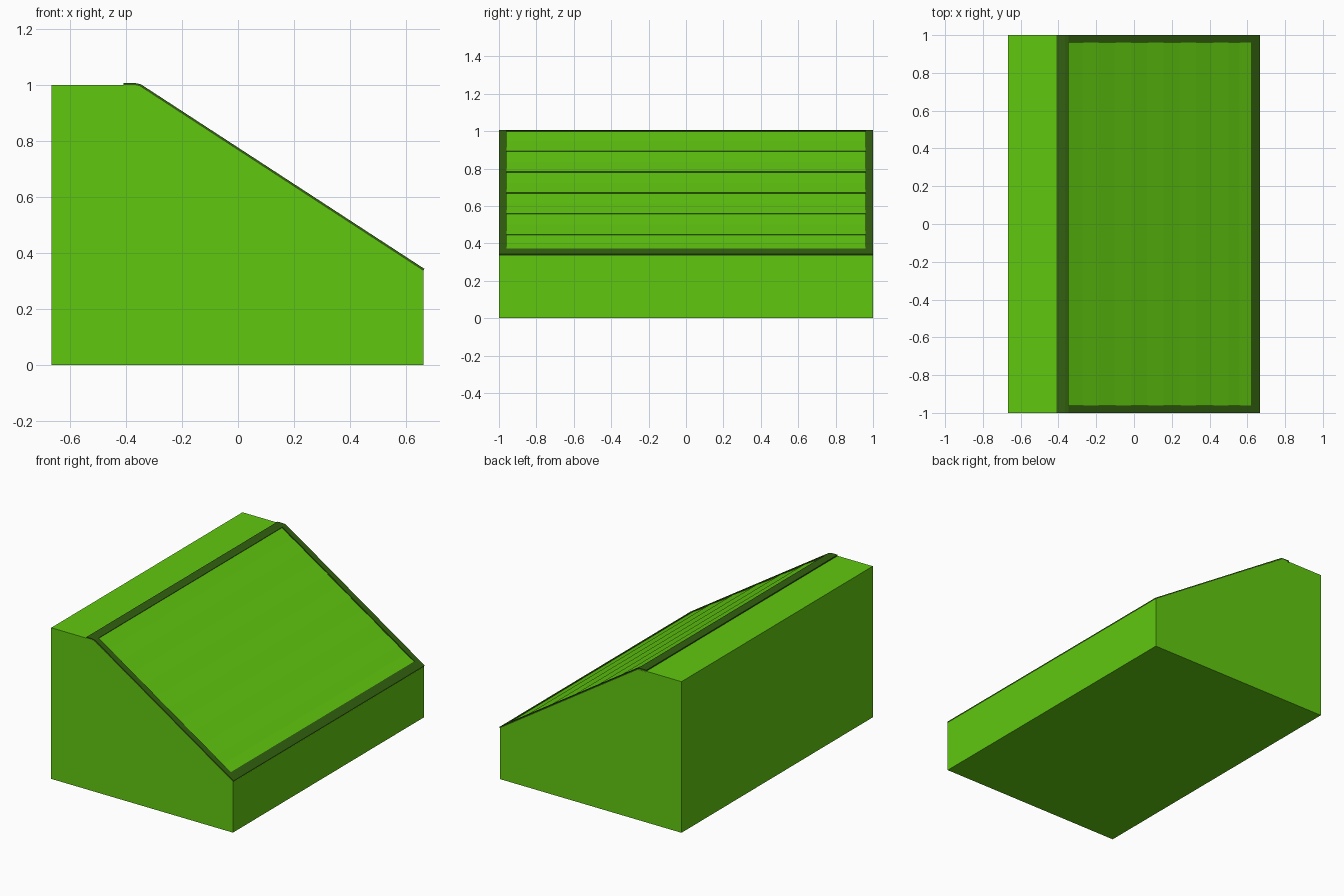
import bpy, bmesh
from mathutils import Vector

if "Cube" in bpy.data.objects:
    bpy.data.objects.remove(bpy.data.objects["Cube"])


def material(name, colour):
    m = bpy.data.materials.new(name)
    m.diffuse_color = colour
    m.use_nodes = True
    m.node_tree.nodes["Principled BSDF"].inputs["Base Color"].default_value = m.diffuse_color
    return m


GREEN = material("green", (0.117, 0.578, 0.005, 1))
DARK = material("dark_green", (0.032, 0.115, 0.005, 1))


def prism(name, points, y0, y1, mat):
    """Extrude an x-z profile along y."""
    bm = bmesh.new()
    face = bm.faces.new([bm.verts.new((x, y0, z)) for x, z in points])
    ext = bmesh.ops.extrude_face_region(bm, geom=[face])
    verts = [v for v in ext["geom"] if isinstance(v, bmesh.types.BMVert)]
    bmesh.ops.translate(bm, verts=verts, vec=(0, y1 - y0, 0))
    bmesh.ops.recalc_face_normals(bm, faces=bm.faces)
    mesh = bpy.data.meshes.new(name)
    bm.to_mesh(mesh)
    bm.free()
    mesh.materials.append(mat)
    obj = bpy.data.objects.new(name, mesh)
    bpy.context.collection.objects.link(obj)
    return obj


# Slope coordinates: distance along the frame's upper surface and height off it
TOP, END = Vector((-0.347, 1.003)), Vector((0.667, 0.343))
LENGTH = (END - TOP).length
ALONG = (END - TOP).normalized()
OUT = Vector((-ALONG.y, ALONG.x))


def on_slope(s, h):
    return tuple(TOP + ALONG * s + OUT * h)


def s_at(x):
    return (x - TOP.x) / ALONG.x


BASE = -0.008

# Wedge body
low_z = on_slope(s_at(0.663), BASE)[1]
prism("body", [(-0.667, 0), (0.663, 0), (0.663, low_z - 0.003),
               on_slope(0, BASE), (-0.365, 1), (-0.667, 1)], -1, 1, GREEN)

# Frame: ridge cap, two side rails, bottom rail
prism("frame_top", [(-0.41, 0.99), (-0.41, 1.007), (-0.365, 1.007),
                    tuple(TOP), on_slope(0, -0.012)], -1, 1, DARK)
rail = [on_slope(0, -0.01), on_slope(0, 0), on_slope(LENGTH, 0), on_slope(LENGTH, -0.01)]
for label, y in (("left", -1), ("right", 0.96)):
    prism("frame_" + label, rail, y, y + 0.04, DARK)
s_low = s_at(0.62)
prism("frame_bottom", [on_slope(s_low, -0.01), on_slope(s_low, 0),
                       on_slope(LENGTH, 0), on_slope(LENGTH, -0.01)], -0.96, 0.96, DARK)

# Lapped slats, each rising to a small lip at its lower edge
joints = [s_at(-0.355)] + [s_at(-0.185 + 0.172 * i) for i in range(5)] + [s_low]
for i, (a, b) in enumerate(zip(joints, joints[1:])):
    mid = (a + b) / 2
    prism(f"slat_{i + 1}", [on_slope(a, BASE - 0.004), on_slope(a, BASE + 0.001),
                            on_slope(mid, BASE + 0.001), on_slope(b, BASE + 0.005),
                            on_slope(b - 0.003, BASE - 0.004)], -0.96, 0.96, GREEN)
